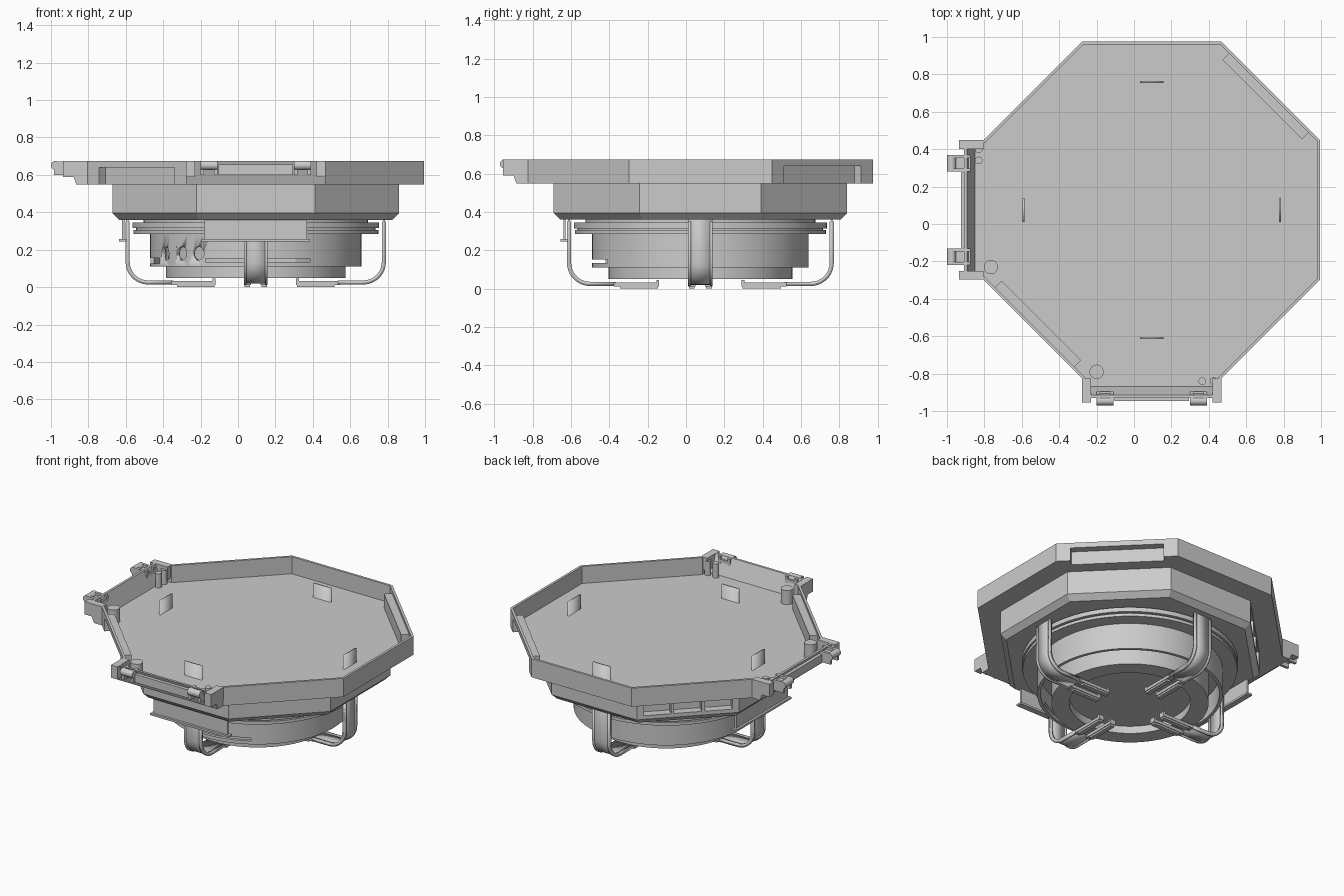
import bpy, bmesh, math
from mathutils import Matrix, Vector

if "Cube" in bpy.data.objects:
    bpy.data.objects.remove(bpy.data.objects["Cube"])

C = Vector((0.095, 0.075, 0))   # common axis of every part
FRONT, LEFT = -90, 180


def frame(ang):
    """Local x = outward from the axis, local y = along that side."""
    return Matrix.Translation(C) @ Matrix.Rotation(math.radians(ang), 4, 'Z')


def finish(name, bm, mat=None, smooth=True):
    bmesh.ops.recalc_face_normals(bm, faces=bm.faces)
    me = bpy.data.meshes.new(name)
    bm.to_mesh(me)
    bm.free()
    ob = bpy.data.objects.new(name, me)
    bpy.context.collection.objects.link(ob)
    if mat:
        ob.matrix_world = mat
    if smooth:
        bpy.ops.object.select_all(action='DESELECT')
        ob.select_set(True)
        bpy.context.view_layer.objects.active = ob
        bpy.ops.object.shade_smooth_by_angle(angle=math.radians(30))
    return ob


def box(name, r, t, z, ang):
    bm = bmesh.new()
    bmesh.ops.create_cube(bm, size=1)
    for v in bm.verts:
        v.co = [a[0] + (a[1] - a[0]) * (c + 0.5) for a, c in zip((r, t, z), v.co)]
    return finish(name, bm, frame(ang), False)


def rod(name, loc, radius, length, axis='Z', ang=0, seg=24):
    """Cylinder centred on loc in the side's frame."""
    bm = bmesh.new()
    rot = {'Z': Matrix(), 'Y': Matrix.Rotation(math.pi / 2, 4, 'X'),
           'X': Matrix.Rotation(math.pi / 2, 4, 'Y')}[axis]
    bmesh.ops.create_cone(bm, cap_ends=True, segments=seg, radius1=radius,
                          radius2=radius, depth=length, matrix=Matrix.Translation(loc) @ rot)
    return finish(name, bm, frame(ang))


def lathe(name, profile, seg=72):
    bm = bmesh.new()
    vs = [bm.verts.new((r, 0, z)) for r, z in profile]
    es = [bm.edges.new(p) for p in zip(vs, vs[1:])]
    bmesh.ops.spin(bm, geom=vs + es, cent=(0, 0, 0), axis=(0, 0, 1),
                   angle=2 * math.pi, steps=seg)
    bmesh.ops.remove_doubles(bm, verts=bm.verts, dist=1e-5)
    return finish(name, bm, frame(0))


def cut(ob, cutters):
    for c in cutters:
        m = ob.modifiers.new("cut", 'BOOLEAN')
        m.operation, m.solver, m.object = 'DIFFERENCE', 'EXACT', c
        bpy.context.view_layer.objects.active = ob
        bpy.ops.object.modifier_apply(modifier=m.name)


def drop(cutters):
    for c in cutters:
        bpy.data.objects.remove(c)


def octagon(a):
    h = a * math.tan(math.pi / 8)
    return [(a, -h), (a, h), (h, a), (-h, a), (-a, h), (-a, -h), (-h, -a), (h, -a)]


# Octagonal tray with a shallow extension on the left and on the front
o, A, E = octagon(0.9), 0.9, 1.005
outline = o[:5] + [(-E, o[4][1]), (-E, o[5][1])] + o[5:7] + \
    [(o[6][0], -E), (o[7][0], -E), o[7]]
bm = bmesh.new()
base = bm.faces.new([bm.verts.new((x, y, 0.55)) for x, y in outline])
ext = bmesh.ops.extrude_face_region(bm, geom=[base], use_keep_orig=True)['geom']
top = [g for g in ext if isinstance(g, bmesh.types.BMFace)][0]
for v in top.verts:
    v.co.z = 0.675
bmesh.ops.recalc_face_normals(bm, faces=bm.faces)
bmesh.ops.inset_region(bm, faces=[top], thickness=0.016, use_even_offset=True)
ext = bmesh.ops.extrude_face_region(bm, geom=[top])['geom']
for v in [g for g in ext if isinstance(g, bmesh.types.BMVert)]:
    v.co.z = 0.56
if top.is_valid:
    bmesh.ops.delete(bm, geom=[top], context='FACES_ONLY')
for v in bm.verts:                      # undersides of the extensions slope inward
    if v.co.z < 0.6:
        if v.co.x < -0.95:
            v.co.x += 0.045
        if v.co.y < -0.95:
            v.co.y += 0.045
tray = finish("tray", bm, frame(0), False)

# Grip recesses in two diagonal walls, with their raised inner covers
for ang in (45, 225):
    cover = box("grip_cover", (0.835, 0.895), (-0.3, 0.3), (0.552, 0.655), ang)
    cutter = box("grip_cutter", (0.85, 0.97), (-0.285, 0.285), (0.5, 0.64), ang)
    cut(tray, [cutter])
    cut(cover, [cutter])
    drop([cutter])

# Hinge details on the left and front
for ang, reach in ((FRONT, 1.045), (LEFT, 1.095)):
    side = "front" if ang == FRONT else "left"
    box(side + "_hinge_bar", (0.99, 1.02), (-0.2, 0.2), (0.6, 0.655), ang)
    for s in (-1, 1):
        box(side + "_end_block", (0.9, 1.03), sorted((s * 0.325, s * 0.373)), (0.59, 0.675), ang)
        for t in (0.214, 0.286):
            box(side + "_hinge_cheek", (0.97, reach - 0.015),
                sorted((s * t - 0.009, s * t + 0.009)), (0.6, 0.672), ang)
        rod(side + "_hinge_pin", (reach - 0.024, s * 0.25, 0.651), 0.024, 0.09, 'Y', ang)
        box(side + "_hinge_web", (0.97, reach - 0.02), sorted((s * 0.22, s * 0.28)),
            (0.635, 0.655), ang)

# Pegs standing in the tray corners
for x, y, r in ((-0.83, 0.40, 0.02), (-0.83, 0.34, 0.02), (0.365, -0.84, 0.02),
                (0.425, -0.84, 0.02), (-0.765, -0.23, 0.038), (-0.2, -0.79, 0.038)):
    rod("peg", (x - C.x, y - C.y, 0.605), r, 0.1)

# Octagonal housing under the tray, bevelled at its lower edge
bm = bmesh.new()
rings = [[bm.verts.new((x, y, z)) for x, y in octagon(a)]
         for a, z in ((0.73, 0.36), (0.765, 0.395), (0.765, 0.555))]
for lo, hi in zip(rings, rings[1:]):
    for i in range(8):
        bm.faces.new((lo[i], lo[i - 1], hi[i - 1], hi[i]))
bm.faces.new(rings[0])
bm.faces.new(rings[-1])
housing = finish("housing", bm, frame(0), False)
vents = [box("vent_cutter", (0.71, 0.8), (t - 0.085, t + 0.085), (0.42, 0.53), 135)
         for t in (-0.19, 0, 0.19)]
cut(housing, vents)
drop(vents)

# Round body: flanges, outer wall with a gap behind it, inner cup
body = lathe("round_body", [
    (0, 0.1), (0.37, 0.1), (0.37, 0.05), (0.48, 0.05), (0.48, 0.25), (0.545, 0.25),
    (0.545, 0.11), (0.565, 0.11), (0.565, 0.285), (0.655, 0.285), (0.655, 0.305),
    (0.64, 0.305), (0.64, 0.315), (0.66, 0.315), (0.66, 0.345), (0.6, 0.345),
    (0.6, 0.365), (0, 0.365)])
cutters = [rod("hole_cutter", (0.56, 0, 0.18), 0.036, 0.08, 'X', FRONT - a)
           for a in (33, 44.5, 59)]
cutters.append(box("slot_cutter", (0.43, 0.58), (-0.27, 0.29), (0.133, 0.153), FRONT))
cutters.append(box("notch_cutter", (0.5, 0.6), (-0.14, 0.14), (0.125, 0.155), 190))
cut(body, cutters)
drop(cutters)

# Four straps: up through the tray as tabs, curling under to forked feet
path = [(0.685, 0.655), (0.685, 0.135)]
path += [(0.575 + 0.11 * math.cos(a), 0.135 - 0.11 * math.sin(a))
         for a in [math.radians(10 * i) for i in range(1, 10)]] + [(0.44, 0.025)]


def ribbon(name, pts, t0, t1, thick, ang):
    bm = bmesh.new()
    rows = [(bm.verts.new((r, t0, z)), bm.verts.new((r, t1, z))) for r, z in pts]
    for a, b in zip(rows, rows[1:]):
        bm.faces.new((a[0], a[1], b[1], b[0]))
    ob = finish(name, bm, frame(ang))
    m = ob.modifiers.new("thickness", 'SOLIDIFY')
    m.thickness, m.offset, m.use_even_offset = thick, 0, True
    return ob


for ang in (0, 90, 180, 270):
    ribbon("strap", path, -0.064, 0.064, 0.01, ang)
    for s in (-1, 1):
        ribbon("strap_rail", [(r, min(z, 0.35)) for r, z in path],
               *sorted((s * 0.05, s * 0.064)), 0.022, ang)
        box("foot_prong", (0.215, 0.45), sorted((s * 0.025, s * 0.064)), (0.012, 0.032), ang)
        box("foot_lip", (0.215, 0.23), sorted((s * 0.025, s * 0.064)), (0.03, 0.045), ang)
        box("foot_pad", (0.22, 0.42), sorted((s * 0.03, s * 0.06)), (0, 0.014), ang)

# Hanging plates with a lipped lower edge, front and left
for ang in (FRONT, LEFT):
    box("hanging_plate", (0.703, 0.715), (-0.275, 0.275), (0.25, 0.365), ang)
    box("plate_lip", (0.69, 0.73), (-0.29, 0.29), (0.245, 0.258), ang)
